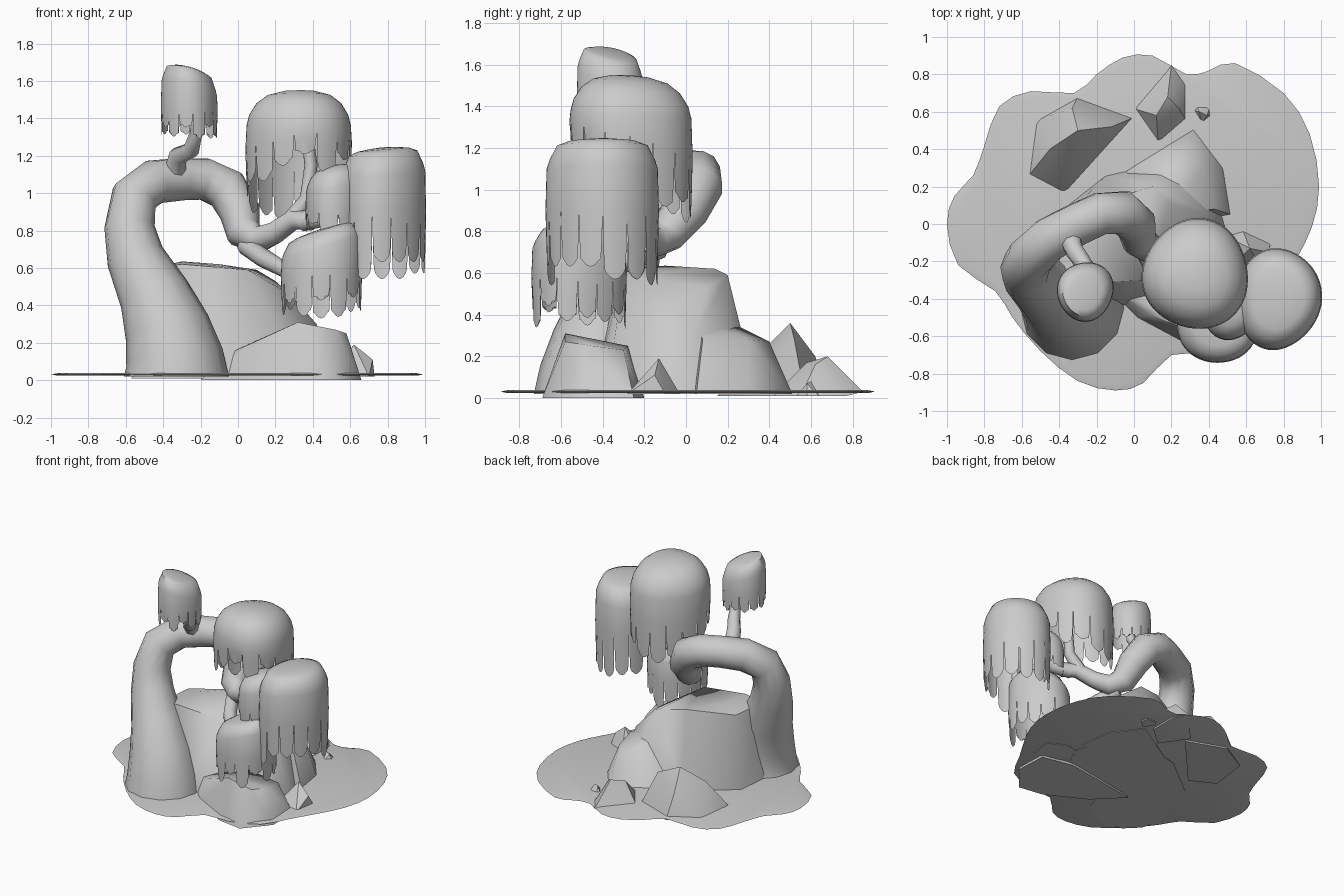
import bpy, bmesh, math, random
from mathutils import Vector

if "Cube" in bpy.data.objects:
    bpy.data.objects.remove(bpy.data.objects["Cube"])


def finish(name, bm, angle=40):
    bmesh.ops.recalc_face_normals(bm, faces=bm.faces)
    me = bpy.data.meshes.new(name)
    bm.to_mesh(me)
    bm.free()
    ob = bpy.data.objects.new(name, me)
    bpy.context.collection.objects.link(ob)
    bpy.ops.object.select_all(action='DESELECT')
    ob.select_set(True)
    bpy.context.view_layer.objects.active = ob
    bpy.ops.object.shade_smooth_by_angle(angle=math.radians(angle))
    return ob


def hull(name, pts, angle=40):
    bm = bmesh.new()
    for p in pts:
        bm.verts.new(p)
    bmesh.ops.convex_hull(bm, input=bm.verts)
    junk = [v for v in bm.verts if not v.link_faces]
    bmesh.ops.delete(bm, geom=junk, context='VERTS')
    return finish(name, bm, angle)


def tube(name, pts, sides=10, floor=None):
    """Tapered limb through (x, y, z, radius) points; floor flattens the first ring."""
    bm = bmesh.new()
    P = [Vector(p[:3]) for p in pts]
    rings, side = [], Vector((0, 1, 0))
    for i, p in enumerate(P):
        t = (P[min(i + 1, len(P) - 1)] - P[max(i - 1, 0)]).normalized()
        if i == 0 and floor is not None:
            t = Vector((0, 0, 1))
        side = (side - t * side.dot(t)).normalized()
        up = t.cross(side)
        r = pts[i][3]
        rings.append([bm.verts.new(p + r * (side * math.cos(a) + up * math.sin(a)))
                      for a in (2 * math.pi * k / sides for k in range(sides))])
    for a, b in zip(rings, rings[1:]):
        for k in range(sides):
            j = (k + 1) % sides
            bm.faces.new((a[k], a[j], b[j], b[k]))
    bm.faces.new(rings[0])
    bm.faces.new(rings[-1])
    return finish(name, bm, 60)


def canopy(name, c, rx, ry, top, shoulder, slit, bottom, n, seed,
           top_tilt=(0, 0), low_tilt=(0, 0), flat=1.0):
    """Open dome whose rim hangs down in n rounded drips."""
    rnd = random.Random(seed)
    bm = bmesh.new()
    seg = n * 4
    wob = [rnd.uniform(0, 6.28) for _ in range(2)]

    def pt(a, f, z, tilt):
        w = 1 + 0.03 * math.sin(3 * a + wob[0]) + 0.02 * math.sin(2 * a + wob[1])
        x, y = math.cos(a) * f * w, math.sin(a) * f * w
        return bm.verts.new((c[0] + rx * x, c[1] + ry * y, z + tilt[0] * x + tilt[1] * y))

    h = top - shoulder
    prof = [(0.3, top - 0.03 * h), (0.6, top - 0.15 * flat * h), (0.8, top - 0.38 * flat * h),
            (0.93, top - 0.7 * h), (0.98, shoulder), (1.0, slit)]
    apex = bm.verts.new((c[0], c[1], top))
    rings = []
    for i, (f, z) in enumerate(prof):
        tilt = low_tilt if i == 5 else top_tilt
        if i == 5:
            tilt = (tilt[0] * 0.6, tilt[1] * 0.6)
        rings.append([pt(2 * math.pi * k / seg, f, z, tilt) for k in range(seg)])
    for k in range(seg):
        bm.faces.new((apex, rings[0][k], rings[0][(k + 1) % seg]))
    for a, b in zip(rings, rings[1:]):
        for k in range(seg):
            j = (k + 1) % seg
            bm.faces.new((a[k], b[k], b[j], a[j]))
    # drips hanging from the rim
    for d in range(n):
        low = bottom + (slit - bottom) * rnd.choice([0, 0.08, 0.15, 0.25, 0.4])
        prev = [rings[-1][(d * 4 + j) % seg] for j in range(5)]
        mid = 2 * math.pi * (d + 0.5) / n
        for frac, width, drop in ((0.5, 0.95, 0), (0.85, 0.86, 0), (1, 0.7, 1)):
            row = []
            for j in range(5):
                a = mid + (j - 2) / 4 * 2 * math.pi / n * width
                z = slit + (low - slit) * frac
                if drop:
                    z += (0, 0.008, 0.03)[abs(j - 2)]
                row.append(pt(a, 1.0 - 0.03 * frac, z, low_tilt))
            for j in range(4):
                bm.faces.new((prev[j], row[j], row[j + 1], prev[j + 1]))
            prev = row
    return finish(name, bm, 60)


# ground patch with wavy outline
coarse = [(.99, .2), (.94, .48), (.8, .7), (.54, .86), (.4, .82), (.28, .8), (.1, .9), (-.06, .89),
          (-.2, .8), (-.32, .7), (-.55, .71), (-.72, .63), (-.8, .42), (-.86, .26), (-.96, .15),
          (-1, 0), (-.94, -.22), (-.74, -.36), (-.65, -.5), (-.5, -.68), (-.3, -.84), (-.1, -.89),
          (.05, -.85), (.2, -.7), (.4, -.69), (.62, -.6), (.74, -.4), (.86, -.2), (.95, -.02)]
outline, m = [], len(coarse)
for i in range(m):
    p0, p1, p2, p3 = (Vector(coarse[(i + k) % m]) for k in (-1, 0, 1, 2))
    outline += [p1, (9 * (p1 + p2) - p0 - p3) / 16]
bm = bmesh.new()
levels = [[bm.verts.new((x * f, y * f, z)) for x, y in outline]
          for f, z in ((.97, .025), (1, .031), (.96, .038))]
for a, b in zip(levels, levels[1:]):
    for k in range(len(a)):
        j = (k + 1) % len(a)
        bm.faces.new((a[k], a[j], b[j], b[k]))
bm.faces.new(levels[0])
bm.faces.new(levels[-1])
finish("ground", bm)

# large boulder with a lower shoulder
hull("boulder", [(-.52, -.38, .02), (-.48, 0, .02), (-.15, .26, .02), (.2, .34, .02), (.42, .22, .02),
                 (.5, -.05, .02), (.35, -.38, .02), (-.15, -.45, .02),
                 (-.45, -.3, .6), (-.42, -.02, .6), (-.3, -.1, .635), (-.1, .14, .62), (.1, .2, .59),
                 (.2, .1, .53), (.28, -.12, .46), (.05, -.3, .59), (-.3, -.32, .62),
                 (.4, .05, .32), (.42, -.1, .3)], 60)
hull("boulder_shoulder", [(-.15, .22, .02), (.32, .51, .02), (.48, .3, .02), (.52, .05, .02), (.2, .0, .02),
                          (.25, .4, .27), (.37, .3, .28), (.43, .08, .28), (.1, .2, .37), (.2, .05, .37)], 75)

# front boulder
hull("front_boulder", [(-.2, -.3, 0), (0, -.5, 0), (.3, -.66, 0), (.5, -.69, 0), (.66, -.5, 0), (.65, -.25, 0),
                       (.4, -.2, 0), (-.08, -.35, .13), (.08, -.48, .2), (.32, -.58, .31), (.52, -.58, .27),
                       (.58, -.45, .25), (.56, -.3, .23), (.3, -.28, .25), (.05, -.3, .19)], 60)

# low angular rocks
hull("left_rock", [(-.57, .25, .01), (-.53, .55, .01), (-.3, .68, .01), (0, .57, .01), (-.38, .15, .01),
                   (-.3, .5, .36), (-.33, .62, .2), (-.45, .4, .25), (-.12, .52, .28)], 40)
hull("back_rock", [(-.01, .62, .01), (.2, .85, .03), (.28, .77, .01), (.28, .55, .01), (.13, .42, .01),
                   (.18, .68, .2), (.24, .62, .16), (.12, .58, .17)], 40)
hull("pebble", [(.31, .61, .01), (.33, .64, .01), (.41, .64, .01), (.42, .58, .01), (.36, .53, .01),
                (.35, .6, .08), (.39, .58, .07)], 30)
hull("right_rock", [(.5, -.25, .02), (.48, -.06, .02), (.58, -.03, .02), (.73, -.1, .02), (.7, -.28, .02),
                    (.62, -.13, .19), (.72, -.15, .11)], 20)

# arching trunk and limbs
tube("trunk", [(-.33, -.45, .02, .28), (-.34, -.44, .12, .262), (-.38, -.41, .28, .23), (-.45, -.36, .46, .19),
               (-.55, -.28, .66, .155), (-.58, -.24, .82, .135), (-.555, -.18, .98, .125), (-.45, -.08, 1.06, .12),
               (-.3, .0, 1.075, .115), (-.18, .055, 1.075, .115), (-.06, .06, 1.02, .12), (.01, .0, .9, .11),
               (.03, -.09, .79, .095), (.11, -.15, .75, .075), (.2, -.21, .79, .06), (.3, -.28, .86, .055),
               (.4, -.33, .85, .05)], 12, 0)
tube("lower_branch", [(.04, -.12, .72, .05), (.14, -.3, .65, .05), (.25, -.43, .59, .045), (.42, -.5, .65, .04)], 8)
tube("right_branch", [(.34, -.3, .85, .055), (.46, -.36, .87, .05), (.62, -.39, .98, .05), (.75, -.4, 1.12, .03)], 8)
tube("middle_branch", [(.27, -.26, .84, .05), (.37, -.28, .97, .04), (.39, -.27, 1.15, .035), (.36, -.27, 1.4, .03)], 8)
tube("top_branch", [(-.34, -.08, 1.1, .06), (-.32, -.14, 1.2, .05), (-.25, -.24, 1.23, .045),
                    (-.225, -.3, 1.32, .035), (-.24, -.35, 1.52, .03)], 8)

# hanging foliage
canopy("top_foliage", (-.26, -.36), .152, .158, 1.665, 1.56, 1.44, 1.29, 13, 2, (-.04, -.03), (0, 0), .5)
canopy("middle_foliage", (.33, -.27), .29, .29, 1.55, 1.36, 1.24, .97, 15, 5, (0, -.02), (.03, -.13))
canopy("right_foliage", (.77, -.4), .23, .27, 1.245, 1.1, .9, .54, 14, 8, (.02, 0), (0, 0), .6)
canopy("right_foliage_lobe", (.51, -.44), .155, .18, 1.15, 1.03, .9, .79, 9, 3, (.03, 0), (0, 0))
canopy("lower_foliage", (.445, -.52), .22, .225, .81, .71, .57, .33, 14, 12, (.07, 0), (.02, 0), .6)
